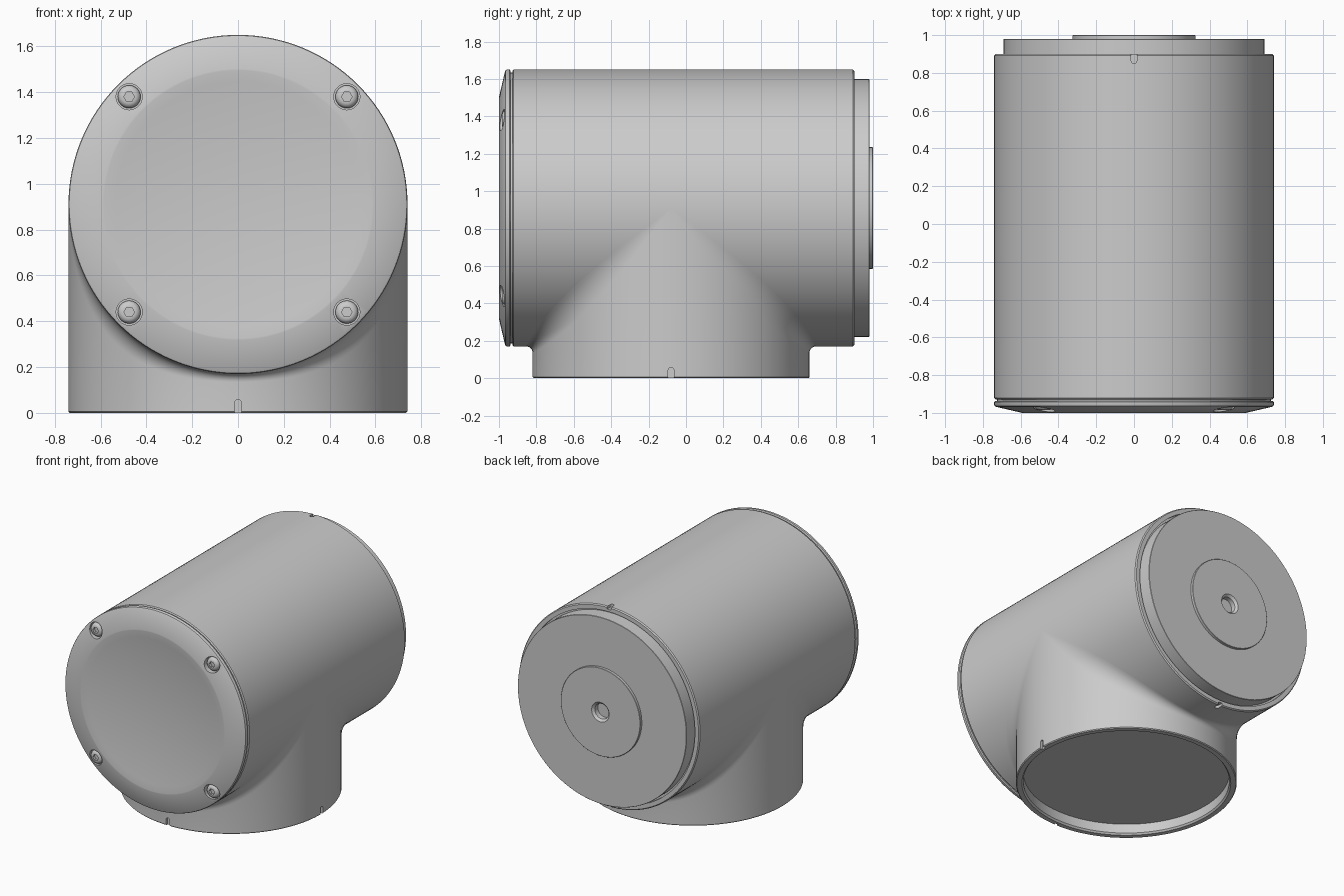
import bpy, bmesh, math
from mathutils import Vector, Matrix

if "Cube" in bpy.data.objects:
    bpy.data.objects.remove(bpy.data.objects["Cube"])

N = 128          # segments around
R = 0.74         # housing radius
ZC = 0.91        # height of the horizontal axis
YB = -0.08       # y of the branch axis


def make(name, bm):
    bmesh.ops.remove_doubles(bm, verts=bm.verts, dist=1e-5)
    bmesh.ops.dissolve_degenerate(bm, edges=bm.edges, dist=1e-6)
    bmesh.ops.recalc_face_normals(bm, faces=bm.faces)
    me = bpy.data.meshes.new(name)
    bm.to_mesh(me)
    bm.free()
    ob = bpy.data.objects.new(name, me)
    bpy.context.collection.objects.link(ob)
    return ob


def skin(name, column, n=N):
    """Surface from a function giving a column of points for each angle."""
    bm = bmesh.new()
    cols = [[bm.verts.new(p) for p in column(2 * math.pi * i / n)] for i in range(n)]
    for i in range(n):
        a, b = cols[i], cols[(i + 1) % n]
        for j in range(len(a) - 1):
            bm.faces.new((a[j], a[j + 1], b[j + 1], b[j]))
    return make(name, bm)


def lathe(name, profile, x=0.0, z=ZC, n=N):
    """Revolve (radius, y) points about an axis along y."""
    return skin(name, lambda t: [(x + r * math.cos(t), y, z + r * math.sin(t))
                                 for r, y in profile], n)


def slot(loc, length, axis, w=0.015, depth=0.02):
    """Round-ended notch cutter: runs along +axis from loc, cut normal to the wall."""
    along, normal = axis
    along, normal = Vector(along), Vector(normal)
    side = along.cross(normal)
    outline = [(-w, -0.05), (w, -0.05)]
    outline += [(w * math.cos(math.pi * k / 10), length - w + w * math.sin(math.pi * k / 10))
                for k in range(11)]
    bm = bmesh.new()
    vs = [bm.verts.new(Vector(loc) + side * s + along * a - normal * depth) for s, a in outline]
    f = bm.faces.new(vs)
    ext = bmesh.ops.extrude_face_region(bm, geom=[f])
    bmesh.ops.translate(bm, vec=normal * (depth + 0.05),
                        verts=[v for v in ext["geom"] if isinstance(v, bmesh.types.BMVert)])
    return make("cutter", bm)


def cut(ob, cutters):
    bpy.context.view_layer.objects.active = ob
    for c in cutters:
        c.hide_render = True
        m = ob.modifiers.new("cut", 'BOOLEAN')
        m.operation, m.solver, m.object = 'DIFFERENCE', 'EXACT', c
        bpy.ops.object.modifier_apply(modifier=m.name)
        bpy.data.objects.remove(c)


# Horizontal housing barrel with notches at the top and bottom of its back end
body = lathe("housing_barrel", [
    (0, -0.938), (0.725, -0.938), (0.725, -0.928), (0.733, -0.928), (R, -0.921),
    (R, 0.892), (0.733, 0.9), (0.703, 0.9), (0.703, 0.88), (0, 0.88)])
cut(body, [slot((0, 0.9, ZC + s * R), 0.05, ((0, -1, 0), (0, 0, s))) for s in (1, -1)])

# Back plate with raised disc and centre hole
back = lathe("back_plate", [
    (0, 0.875), (0.69, 0.875), (0.69, 0.978), (0.688, 0.98), (0.325, 0.98), (0.325, 0.998),
    (0.323, 1.0), (0.072, 1.0), (0.056, 0.985), (0.056, 0.95), (0, 0.95)])

# Front cover: conical rim around a shallow concave dish, with screw pockets
dish = [(0.585 * k / 12, -1 + 0.04 * (1 - (k / 12) ** 2)) for k in range(12, -1, -1)]
cover = lathe("front_cover", [
    (0, -0.937), (0.733, -0.937), (R, -0.943), (R, -0.958), (0.737, -0.964), (0.73, -0.968),
    (0.592, -1.0)] + dish)
screws = [(x, ZC + z) for x in (-0.475, 0.475) for z in (-0.47, 0.47)]
cut(cover, [lathe("cutter", [(0, -1.05), (0.057, -1.05), (0.057, -0.952), (0, -0.952)], x, z, 40)
            for x, z in screws])


# Branch pipe, filleted into the barrel, with a recessed mouth
def branch_column(t):
    c, s = math.cos(t), math.sin(t)
    r = 0.035 + 0.2 * c * c
    pts = [Vector((k * c, k * s, h)) for k, h in
           ((0, 0.08), (0.69, 0.08), (0.69, 0.012), (0.7, 0), (0.734, 0), (R, 0.006))]
    centre = Vector(((R + r) * c, (R + r) * s, ZC - (R + r) * abs(s)))
    d1, d2 = Vector((-c, -s, 0)), Vector((-c, 0, abs(s)))
    a = d1.angle(d2, 0)
    for k in range(11):
        f = k / 10
        d = d1.copy() if a < 1e-4 else (d1 * math.sin((1 - f) * a) + d2 * math.sin(f * a)) / math.sin(a)
        pts.append(centre + r * d)
    e = pts[-1]
    pts.append(Vector((e.x * 0.9, e.y * 0.9, ZC + (e.z - ZC) * 0.9)))
    pts.append(Vector((0, 0, ZC)))
    return [p + Vector((0, YB, 0)) for p in pts]


branch = skin("branch_pipe", branch_column)
cut(branch, [slot((0, YB - R, 0), 0.058, ((0, 0, 1), (0, -1, 0))),
             slot((R, YB, 0), 0.058, ((0, 0, 1), (1, 0, 0)))])

# Button-head screws with hex sockets
smooth = [body, back, cover, branch]
for i, (x, z) in enumerate(screws):
    head = lathe(f"cover_screw_{i + 1}", [
        (0, -0.95), (0.05, -0.95), (0.05, -0.962), (0.047, -0.972), (0.04, -0.98),
        (0.03, -0.985), (0, -0.985)], x, z, 40)
    cut(head, [lathe("cutter", [(0, -1.05), (0.023, -1.05), (0.023, -0.966), (0, -0.966)], x, z, 6)])
    smooth.append(head)

# Smooth shading with crisp edges
bpy.ops.object.select_all(action='DESELECT')
for ob in smooth:
    ob.select_set(True)
bpy.context.view_layer.objects.active = body
bpy.ops.object.shade_smooth_by_angle(angle=math.radians(30))
